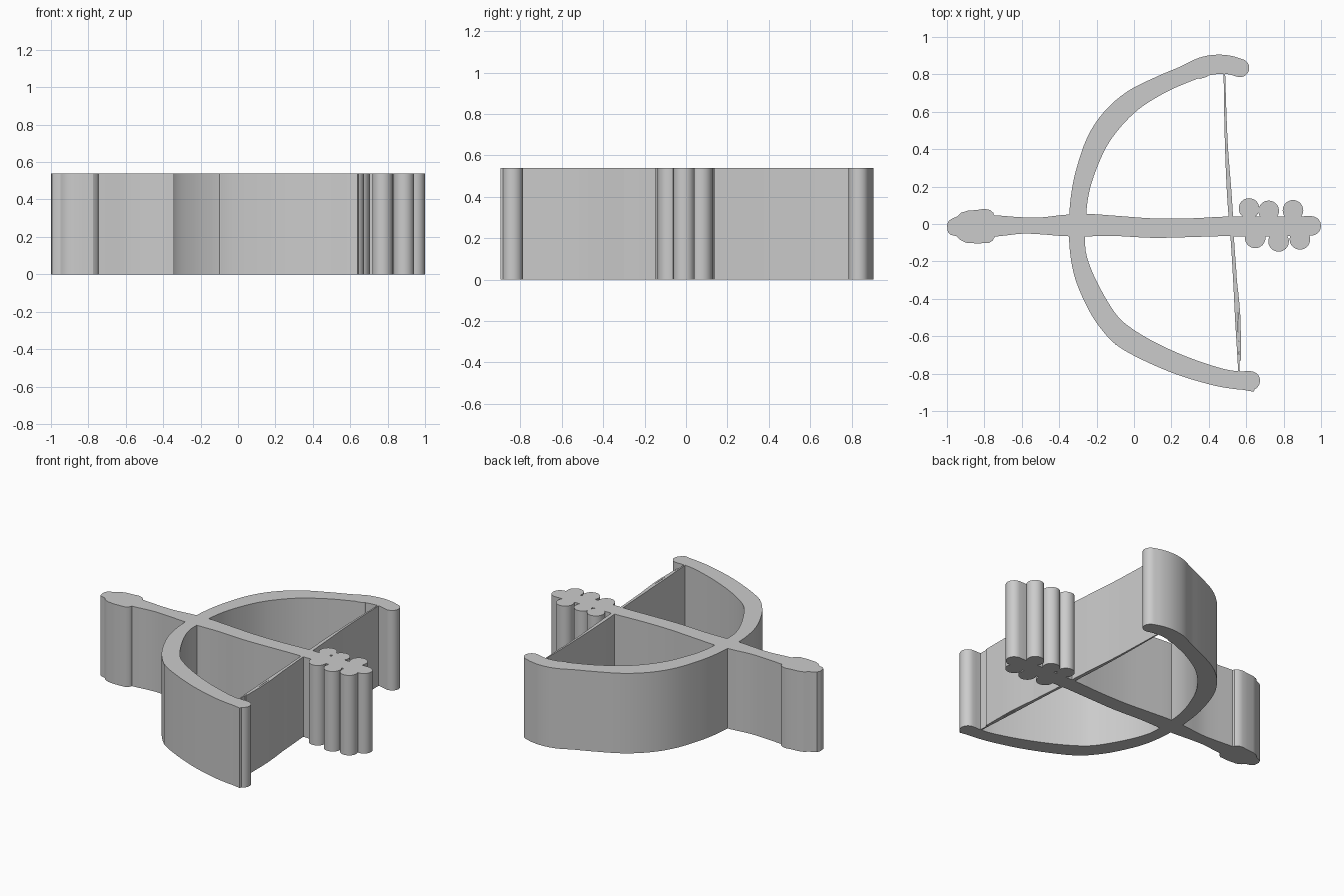
import bpy, bmesh, math
from mathutils import Vector

if "Cube" in bpy.data.objects:
    bpy.data.objects.remove(bpy.data.objects["Cube"], do_unlink=True)

HEIGHT = 0.54

grey = bpy.data.materials.new("plain grey")
grey.use_nodes = True
grey.diffuse_color = (0.6, 0.6, 0.6, 1)
grey.node_tree.nodes["Principled BSDF"].inputs["Base Color"].default_value = (0.6, 0.6, 0.6, 1)


def prism(name, outline):
    """Extrude a flat outline up to the common height."""
    bm = bmesh.new()
    base = bm.faces.new([bm.verts.new((p[0], p[1], 0)) for p in outline])
    top = bmesh.ops.extrude_face_region(bm, geom=[base])["geom"]
    bmesh.ops.translate(bm, vec=(0, 0, HEIGHT),
                        verts=[g for g in top if isinstance(g, bmesh.types.BMVert)])
    bmesh.ops.recalc_face_normals(bm, faces=bm.faces)
    mesh = bpy.data.meshes.new(name)
    bm.to_mesh(mesh)
    bm.free()
    mesh.materials.append(grey)
    obj = bpy.data.objects.new(name, mesh)
    bpy.context.collection.objects.link(obj)
    bpy.ops.object.select_all(action='DESELECT')
    obj.select_set(True)
    bpy.context.view_layer.objects.active = obj
    bpy.ops.object.shade_smooth_by_angle(angle=math.radians(30))
    return obj


def smooth(points, steps=4):
    """Catmull-Rom curve through the points."""
    p = [Vector(q) for q in points]
    p = [2 * p[0] - p[1]] + p + [2 * p[-1] - p[-2]]
    out = []
    for a, b, c, d in zip(p, p[1:], p[2:], p[3:]):
        for i in range(steps):
            t = i / steps
            out.append(0.5 * (2 * b + (c - a) * t + (2 * a - 5 * b + 4 * c - d) * t ** 2
                              + (3 * b - a - 3 * c + d) * t ** 3))
    return out + [p[-2]]


def ribbon(name, path, round_tip=True):
    """Wall following a path of (x, y, half width), with an optional round tip."""
    pts = smooth(path)
    left, right = [], []
    for i, p in enumerate(pts):
        d = (pts[min(i + 1, len(pts) - 1)] - pts[max(i - 1, 0)]).xy.normalized()
        n = Vector((-d.y, d.x))
        left.append(p.xy + n * p.z)
        right.append(p.xy - n * p.z)
    cap = []
    if round_tip:
        cap = [p.xy + p.z * (n * math.cos(a) + d * math.sin(a))
               for a in (math.pi * k / 10 for k in range(1, 10))]
    return prism(name, left + cap + right[::-1])


# Bow limbs, from the grip out to the rounded tips
ribbon("upper_limb", [
    (-0.305, 0.0, 0.045), (-0.292, 0.14, 0.046), (-0.263, 0.27, 0.05),
    (-0.2, 0.435, 0.057), (-0.115, 0.56, 0.06), (0, 0.665, 0.056),
    (0.15, 0.748, 0.048), (0.27, 0.8, 0.047), (0.36, 0.838, 0.052),
    (0.44, 0.853, 0.052), (0.51, 0.85, 0.05), (0.567, 0.834, 0.049)])
ribbon("lower_limb", [
    (-0.305, 0.0, 0.045), (-0.3, -0.15, 0.042), (-0.263, -0.29, 0.05),
    (-0.19, -0.44, 0.055), (-0.125, -0.535, 0.056), (-0.05, -0.605, 0.06),
    (0.08, -0.68, 0.057), (0.25, -0.755, 0.054), (0.42, -0.81, 0.05),
    (0.53, -0.833, 0.048), (0.623, -0.838, 0.051)])
# Small notches on the limbs
prism("lower_limb_notch", [(-0.13, -0.59), (-0.1, -0.645), (-0.07, -0.655), (-0.04, -0.6)])
prism("lower_tip_spur", [(0.58, -0.87), (0.58, -0.886), (0.64, -0.897), (0.65, -0.87)])
prism("upper_limb_notch", [(0.34, 0.8), (0.35, 0.775), (0.39, 0.787), (0.41, 0.81)])

# Arrow shaft
ribbon("arrow_shaft", [
    (-0.8, -0.01, 0.06), (-0.72, -0.01, 0.055), (-0.6, -0.008, 0.044),
    (-0.5, -0.01, 0.045), (-0.37, -0.008, 0.057), (-0.25, -0.006, 0.06),
    (-0.1, -0.01, 0.054), (0.1, -0.022, 0.052), (0.3, -0.02, 0.05),
    (0.48, -0.013, 0.052), (0.65, -0.014, 0.054), (0.8, -0.012, 0.052),
    (0.948, -0.01, 0.052)])

# Blunt arrowhead
prism("arrowhead", [
    (-1, -0.005), (-0.99, 0.018), (-0.97, 0.03), (-0.945, 0.04), (-0.925, 0.06),
    (-0.89, 0.071), (-0.84, 0.075), (-0.8, 0.081), (-0.77, 0.075), (-0.752, 0.06),
    (-0.745, 0.03), (-0.745, -0.07), (-0.755, -0.088), (-0.775, -0.101),
    (-0.84, -0.104), (-0.9, -0.1), (-0.93, -0.085), (-0.95, -0.065),
    (-0.98, -0.058), (-0.995, -0.045)])

# Fletching, three round lobes on each side of the shaft
lobes = [(0.615, 0.083), (0.72, 0.07), (0.85, 0.073),
         (0.648, -0.074), (0.773, -0.093), (0.887, -0.082)]
for i, (x, y) in enumerate(lobes):
    turn = [2 * math.pi * k / 32 for k in range(32)]
    prism(f"fletching_lobe_{i + 1}",
          [(x + 0.055 * math.cos(a), y + 0.055 * math.sin(a)) for a in turn])

# Bowstring, fraying into a second strand near the lower tip
ribbon("bowstring", [
    (0.483, 0.82, 0.004), (0.488, 0.6, 0.006), (0.495, 0.4, 0.008),
    (0.507, 0.2, 0.012), (0.517, 0.05, 0.012), (0.527, -0.1, 0.009),
    (0.54, -0.3, 0.01), (0.547, -0.5, 0.007), (0.555, -0.65, 0.006),
    (0.562, -0.8, 0.004)], False)
ribbon("bowstring_strand", [
    (0.545, -0.3, 0.005), (0.554, -0.4, 0.007), (0.563, -0.5, 0.006),
    (0.565, -0.6, 0.006), (0.568, -0.73, 0.003)], False)
